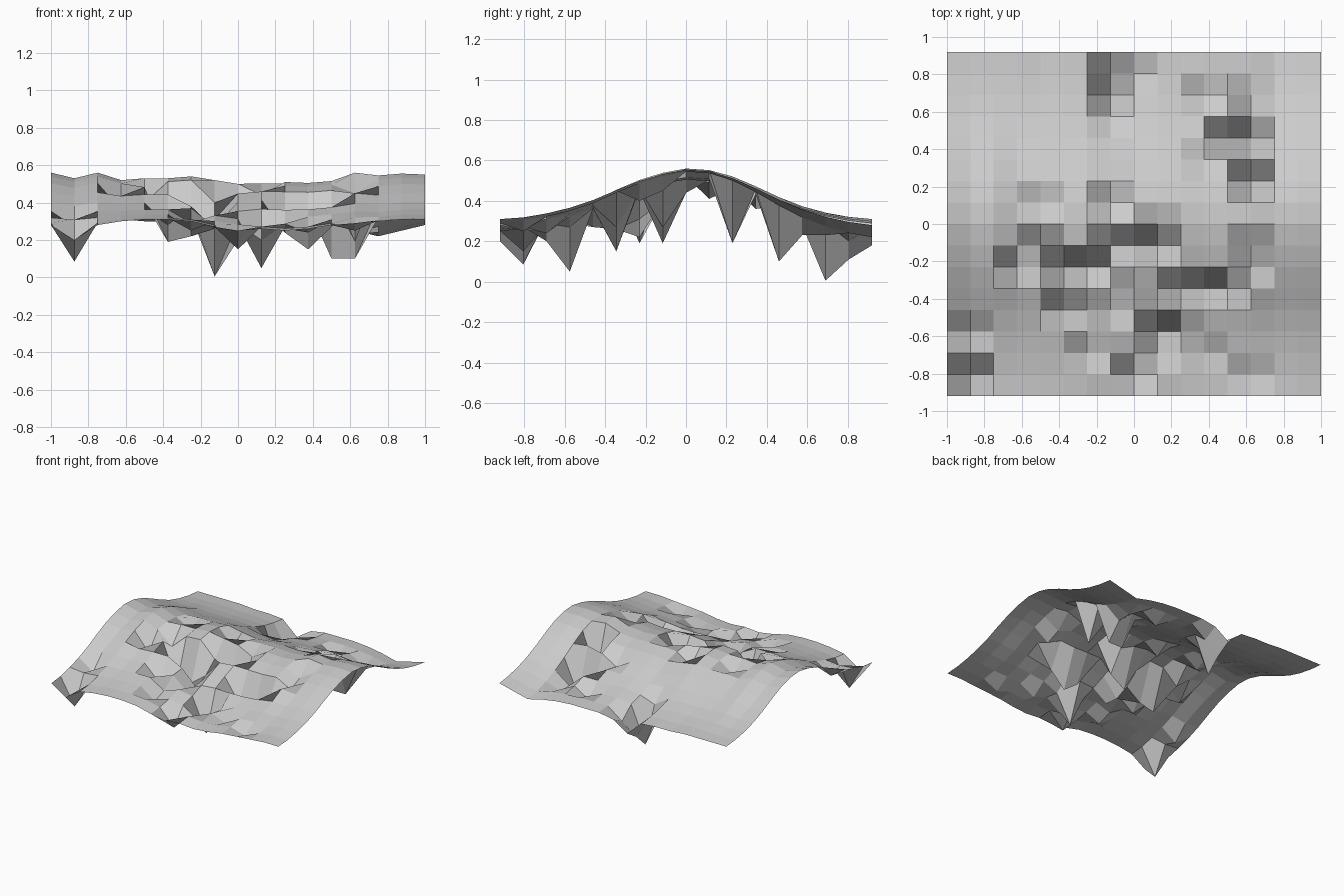
import bpy, bmesh

N = 16            # cells per side
DX, DY = 0.125, 0.115

# heights along x: front edge, crest, back edge
front = [.28, .27, .28, .30, .31, .31, .30, .27, .25, .26, .25, .26, .28, .29, .30, .31, .31]
crest = [.56, .53, .56, .52, .53, .53, .54, .52, .50, .51, .51, .505, .515, .56, .545, .555, .55]
back = [.31, .31, .31, .31, .30, .30, .29, .26, .26, .28, .28, .28, .27, .25, .22, .25, .28]
# hill profile along y (0 = edge, 1 = crest)
hill = [0, .04, .13, .25, .41, .61, .79, .92, 1, .97, .85, .66, .45, .27, .14, .05, 0]

# sunken points: (column, row) -> height
pits = {
    (1, 0): .20, (1, 1): .085, (1, 3): .27,
    (8, 1): .15, (13, 1): .25, (6, 2): .25, (9, 2): .20, (11, 2): .24,
    (6, 3): .29, (9, 3): .05, (10, 3): .27,
    (5, 4): .28, (6, 4): .37, (7, 4): .27,
    (6, 5): .38, (7, 5): .26, (10, 5): .24, (11, 5): .15, (12, 5): .27,
    (3, 6): .36, (5, 6): .19, (6, 6): .22, (7, 6): .31, (13, 6): .40,
    (4, 7): .40, (7, 7): .40, (8, 7): .19, (9, 7): .27, (13, 7): .45,
    (9, 8): .44, (4, 9): .44, (7, 9): .41,
    (13, 10): .19, (11, 11): .36, (12, 12): .10, (13, 12): .10,
    (13, 13): .23, (7, 13): .28, (7, 14): .005, (11, 14): .23, (13, 14): .23,
    (7, 15): .11, (8, 15): .20, (7, 16): .18,
}


def height(i, j):
    if (i, j) in pits:
        return pits[i, j]
    v = j / N
    edge = front[i] * (1 - v) + back[i] * v
    return edge + (crest[i] - edge) * hill[j]


# terrain sheet
bm = bmesh.new()
grid = [[bm.verts.new(((i - N / 2) * DX, (j - N / 2) * DY, height(i, j)))
         for j in range(N + 1)] for i in range(N + 1)]
for i in range(N):
    for j in range(N):
        bm.faces.new((grid[i][j], grid[i + 1][j], grid[i + 1][j + 1], grid[i][j + 1]))
mesh = bpy.data.meshes.new("terrain")
bm.to_mesh(mesh)
bm.free()
bpy.context.collection.objects.link(bpy.data.objects.new("terrain", mesh))
